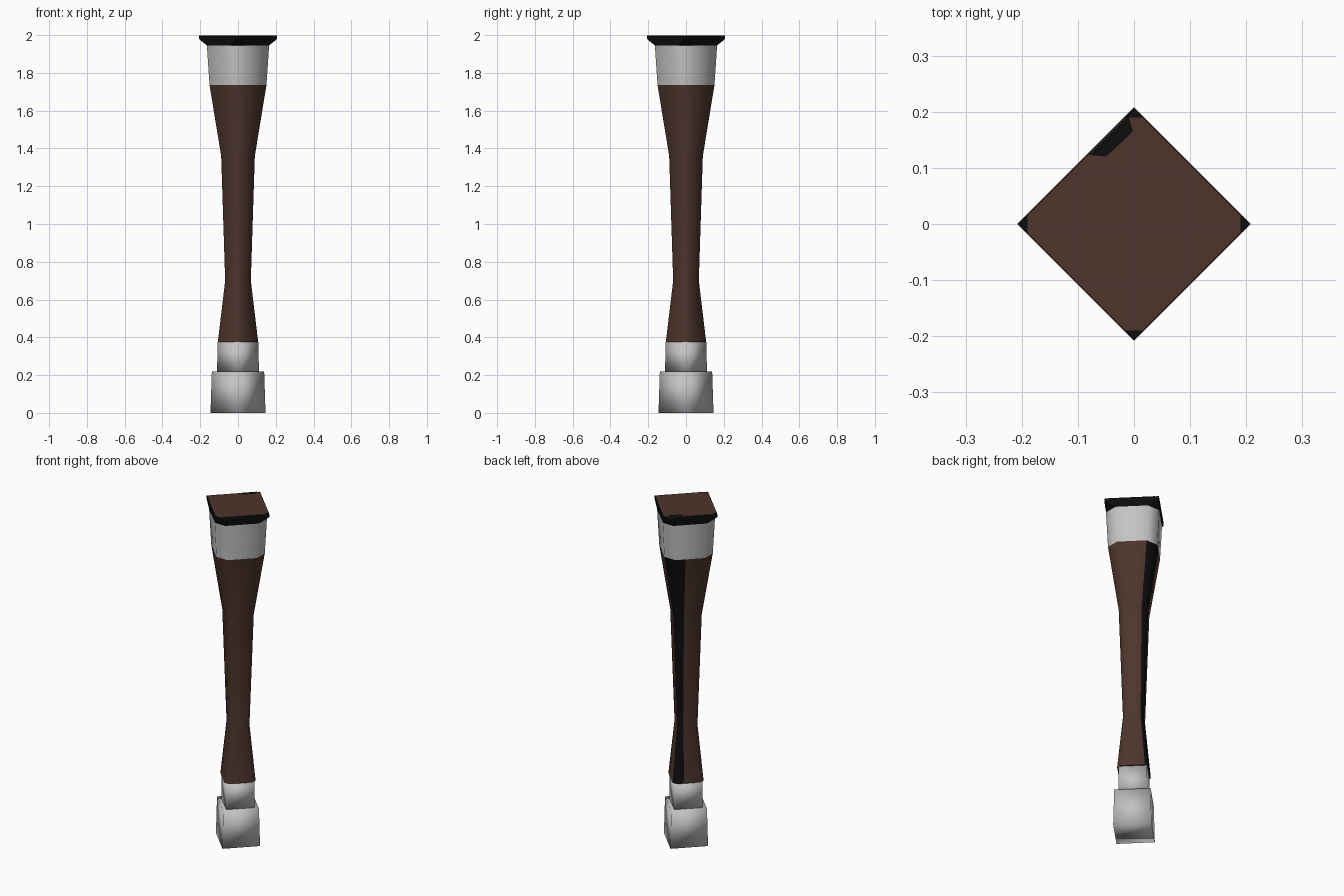
import bpy, math
from mathutils import Matrix

if "Cube" in bpy.data.objects:
    bpy.data.objects.remove(bpy.data.objects["Cube"])


def material(name, rgb):
    m = bpy.data.materials.new(name)
    m.diffuse_color = (*rgb, 1)
    m.use_nodes = True
    m.node_tree.nodes["Principled BSDF"].inputs["Base Color"].default_value = m.diffuse_color
    return m


BROWN = material("dark_wood", (0.075, 0.036, 0.025))
WHITE = material("pale_grey", (0.55, 0.55, 0.55))
BLACK = material("black", (0.004, 0.004, 0.004))
TURN = Matrix.Rotation(math.radians(45), 4, 'Z')   # faces point to the diagonals


def ring(half, cut, z):
    """Square with chamfered corners, plus one extra point that bounds the strip."""
    if cut == 0:
        pts = [(half, -half), (half, half), (-half, half), (-half, -half)]
    else:
        b = half - cut
        pts = [(half, -b), (half, b), (b, half), (0.025, half), (-b, half),
               (-half, b), (-half, -b), (-b, -half), (b, -half)]
    return [(x, y, z) for x, y in pts]


def add_mesh(name, verts, faces, mats, smooth=None):
    me = bpy.data.meshes.new(name)
    me.from_pydata(verts, [], faces)
    me.transform(TURN)
    for m in mats:
        me.materials.append(m)
    ob = bpy.data.objects.new(name, me)
    bpy.context.collection.objects.link(ob)
    if smooth:
        bpy.ops.object.select_all(action='DESELECT')
        ob.select_set(True)
        bpy.context.view_layer.objects.active = ob
        bpy.ops.object.shade_smooth_by_angle(angle=math.radians(smooth))
    return ob


def loft(name, sections, mats, smooth=None, strip=False):
    """Stack rings given as (half width, corner cut, height)."""
    rings = [ring(*s) for s in sections]
    n = len(rings[0])
    verts = [p for r in rings for p in r]
    faces = [(k * n + i, k * n + (i + 1) % n, (k + 1) * n + (i + 1) % n, (k + 1) * n + i)
             for k in range(len(rings) - 1) for i in range(n)]
    sides = len(faces)
    faces += [tuple(reversed(range(n))), tuple(range(len(verts) - n, len(verts)))]
    ob = add_mesh(name, verts, faces, mats, smooth)
    if strip:   # one chamfer and part of the neighbouring face are black
        for p in ob.data.polygons:
            if p.index < sides and p.index % n in (1, 2):
                p.material_index = 1
    return ob


# foot and ankle blocks
loft("foot", [(0.103, 0, 0), (0.098, 0, 0.22)], [WHITE], 180)
loft("ankle_block", [(0.078, 0, 0.22), (0.077, 0, 0.375)], [WHITE], 180)

# tapered wooden shaft with a black strip down one corner
loft("shaft", [(0.085, 0.019, 0.375), (0.056, 0.016, 0.70),
               (0.078, 0.03, 1.36), (0.133, 0.053, 1.735)],
     [BROWN, BLACK], 50, strip=True)

# pale collar
loft("collar", [(0.133, 0.053, 1.735), (0.143, 0.053, 1.945)], [WHITE], 50)

# black rim flaring from chamfered to square
loft("rim", [(0.143, 0.053, 1.945), (0.147, 0.001, 1.98), (0.147, 0.001, 1.997)], [BLACK])

# wooden top cap and its black patch
loft("top_cap", [(0.145, 0.021, 1.99), (0.145, 0.021, 1.999)], [BROWN])
patch = [(0.03, 0.144), (0.05, 0.12), (0.115, 0.118), (0.13, 0.144)]
add_mesh("top_patch", [(x, y, 2.0) for x, y in patch], [(3, 2, 1, 0)][::1], [BLACK])
bpy.data.objects["top_patch"].data.flip_normals() if \
    bpy.data.objects["top_patch"].data.polygons[0].normal.z < 0 else None
